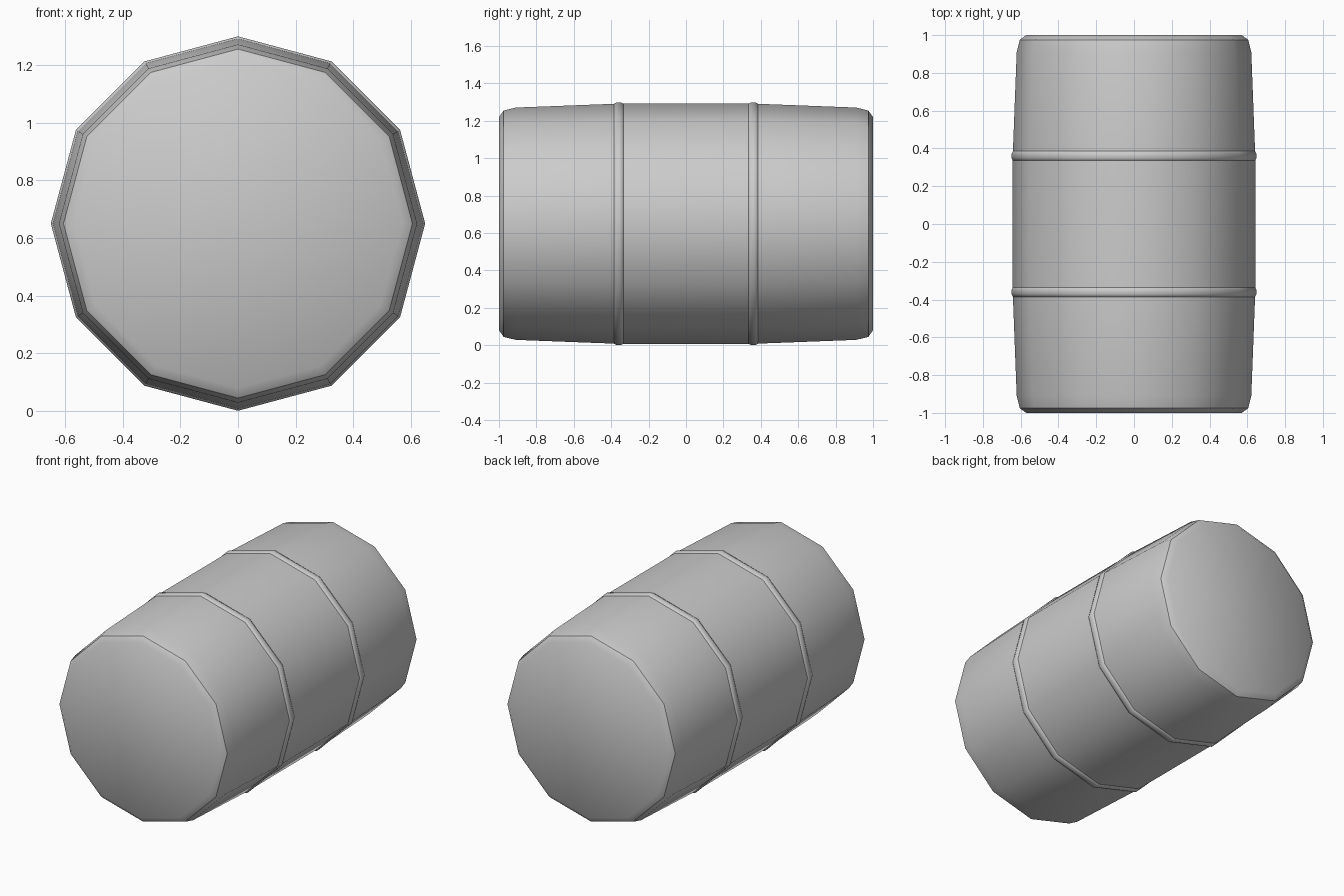
import bpy, bmesh
from math import sin, cos, pi

if "Cube" in bpy.data.objects:
    bpy.data.objects.remove(bpy.data.objects["Cube"])

SIDES, CENTRE_Z = 12, 0.65


def lathe(name, profile, capped=False, sharp_rows=()):
    """Spin (y, radius) points around the barrel's lengthwise axis."""
    bm = bmesh.new()
    rows = []
    for y, r in profile:
        rows.append([bm.verts.new((r * cos(2 * pi * i / SIDES), y,
                                   CENTRE_Z + r * sin(2 * pi * i / SIDES)))
                     for i in range(SIDES)])
    pairs = list(zip(rows, rows[1:]))
    if capped:
        bm.faces.new(rows[0])
        bm.faces.new(rows[-1])
    else:
        pairs.append((rows[-1], rows[0]))
    for a, b in pairs:
        for i in range(SIDES):
            j = (i + 1) % SIDES
            bm.faces.new((a[i], a[j], b[j], b[i]))
    bmesh.ops.recalc_face_normals(bm, faces=bm.faces)
    for f in bm.faces:
        f.smooth = True
    for k in sharp_rows:
        for i in range(SIDES):
            bm.edges.get((rows[k][i], rows[k][(i + 1) % SIDES])).smooth = False
    mesh = bpy.data.meshes.new(name)
    bm.to_mesh(mesh)
    bm.free()
    obj = bpy.data.objects.new(name, mesh)
    bpy.context.collection.objects.link(obj)
    return obj


# Barrel body: straight middle, tapered ends, chamfered rims
half = [(0.36, 0.642), (0.91, 0.621), (0.975, 0.605), (1.0, 0.57)]
body = [(-y, r) for y, r in reversed(half)] + half
lathe("barrel_body", body, capped=True, sharp_rows=(1, len(body) - 2))

# Two raised hoops
for name, y in (("front_hoop", -0.36), ("back_hoop", 0.36)):
    lathe(name, [(y - 0.03, 0.625), (y - 0.025, 0.642), (y - 0.01, 0.649),
                 (y + 0.01, 0.649), (y + 0.025, 0.642), (y + 0.03, 0.625)])
